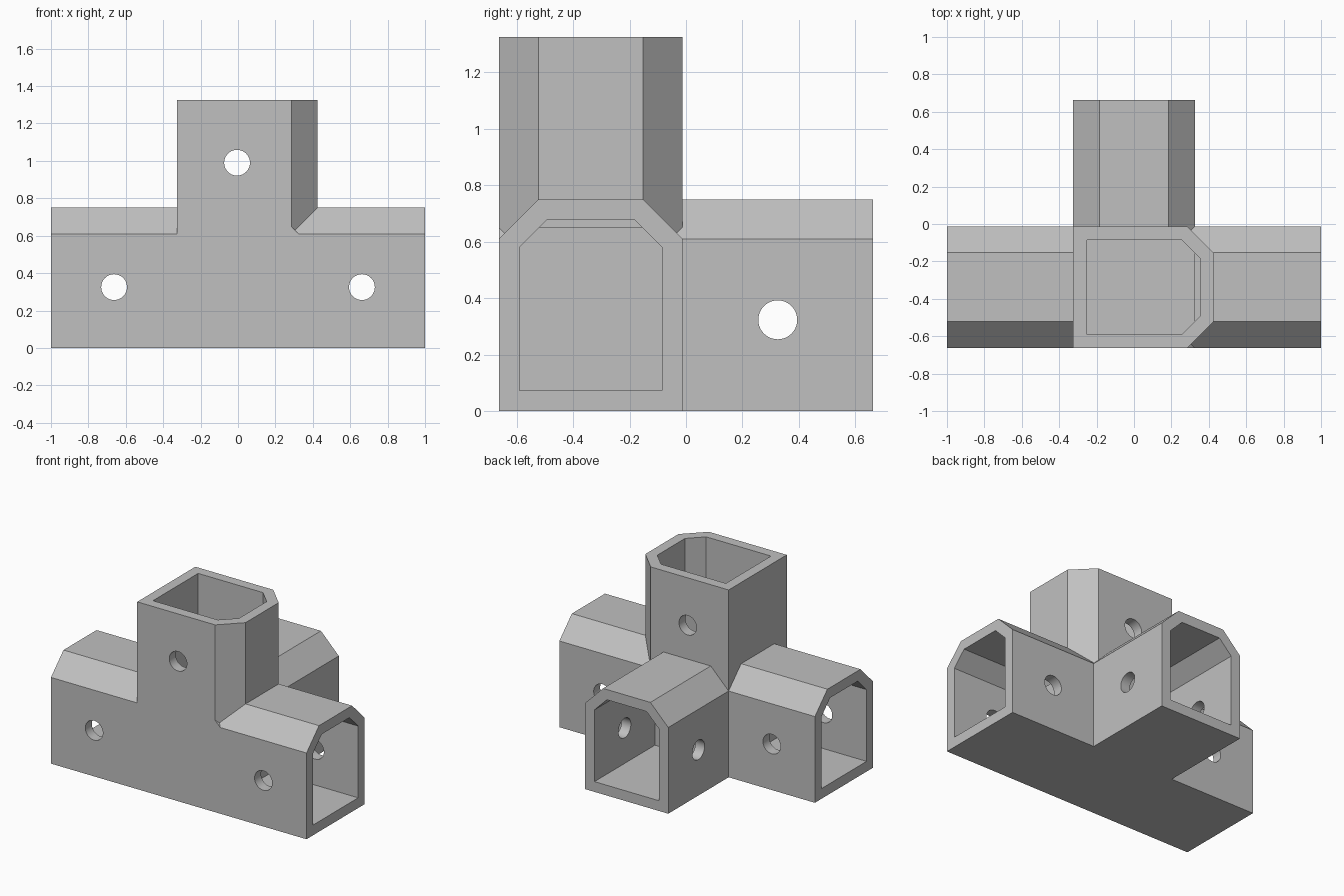
import bpy, bmesh, math
from mathutils import Vector, Matrix

if "Cube" in bpy.data.objects:
    bpy.data.objects.remove(bpy.data.objects["Cube"], do_unlink=True)

HALF = 0.325          # half width of a square socket
TALL = 0.75           # profile height including the chamfered ridge
CH = 0.14             # outer chamfer
WALL = 0.0725
YC = -0.3375          # centre line of the long tube
HOLE_R = 0.069

grey = bpy.data.materials.new("plain grey")
grey.use_nodes = True
grey.diffuse_color = (0.53, 0.53, 0.53, 1)
grey.node_tree.nodes["Principled BSDF"].inputs["Base Color"].default_value = (0.53, 0.53, 0.53, 1)


def profile(inset):
    """Square-bottomed outline with two chamfered upper corners."""
    w, low, top = HALF - inset, inset, TALL - inset
    c = CH - inset * (2 - math.sqrt(2))
    return [(-w, low), (w, low), (w, top - c), (w - c, top), (c - w, top), (-w, top - c)]


def mesh_object(name, bm):
    bmesh.ops.recalc_face_normals(bm, faces=bm.faces)
    mesh = bpy.data.meshes.new(name)
    bm.to_mesh(mesh)
    bm.free()
    obj = bpy.data.objects.new(name, mesh)
    mesh.materials.append(grey)
    bpy.context.collection.objects.link(obj)
    return obj


def prism(name, place, inset, start, end):
    """Extrude the outline from start to end; place maps (u, v, t) to space."""
    bm = bmesh.new()
    outline = profile(inset)
    face = bm.faces.new([bm.verts.new(place(u, v, start)) for u, v in outline])
    moved = bmesh.ops.extrude_face_region(bm, geom=[face])["geom"]
    step = Vector(place(0, 0, end)) - Vector(place(0, 0, start))
    bmesh.ops.translate(bm, vec=step, verts=[g for g in moved if isinstance(g, bmesh.types.BMVert)])
    return mesh_object(name, bm)


def pin(name, centre, axis):
    bm = bmesh.new()
    turn = Matrix.Rotation(math.pi / 2, 4, axis)
    bmesh.ops.create_cone(bm, cap_ends=True, segments=40, radius1=HOLE_R, radius2=HOLE_R,
                          depth=1, matrix=Matrix.Translation(centre) @ turn)
    return mesh_object(name, bm)


def combine(target, tool, operation):
    mod = target.modifiers.new(operation.lower(), "BOOLEAN")
    mod.operation, mod.solver, mod.object = operation, "EXACT", tool
    bpy.context.view_layer.objects.active = target
    bpy.ops.object.modifier_apply(modifier=mod.name)
    bpy.data.objects.remove(tool, do_unlink=True)


def along_x(u, v, t):
    return (t, YC + u, v)


def along_y(u, v, t):
    return (u, t, v)


def along_z(u, v, t):
    return (v - HALF, YC + u, t)


# Solid body: long tube, rear tube and upright
body = prism("pipe_connector", along_x, 0, -1, 1)
combine(body, prism("rear_tube", along_y, 0, YC - HALF, 0.6625), "UNION")
combine(body, prism("upright_tube", along_z, 0, 0.3, 1.325), "UNION")

# Hollow sockets around a solid core
for place, start, end in ((along_x, HALF, 1.1), (along_x, -HALF, -1.1),
                          (along_y, YC + HALF, 0.8), (along_z, 2 * HALF, 1.5)):
    combine(body, prism("socket_cutter", place, WALL, start, end), "DIFFERENCE")

# Screw holes through both walls of every socket
for centre, axis in (((-0.6625, YC, HALF), "X"), ((0.6625, YC, HALF), "X"),
                     ((-0.005, YC, 0.99), "X"), ((0, 0.325, 0.323), "Y")):
    combine(body, pin("hole_cutter", centre, axis), "DIFFERENCE")

# Smooth only the round holes
bpy.ops.object.select_all(action="DESELECT")
body.select_set(True)
bpy.context.view_layer.objects.active = body
bpy.ops.object.shade_smooth_by_angle(angle=math.radians(30))
